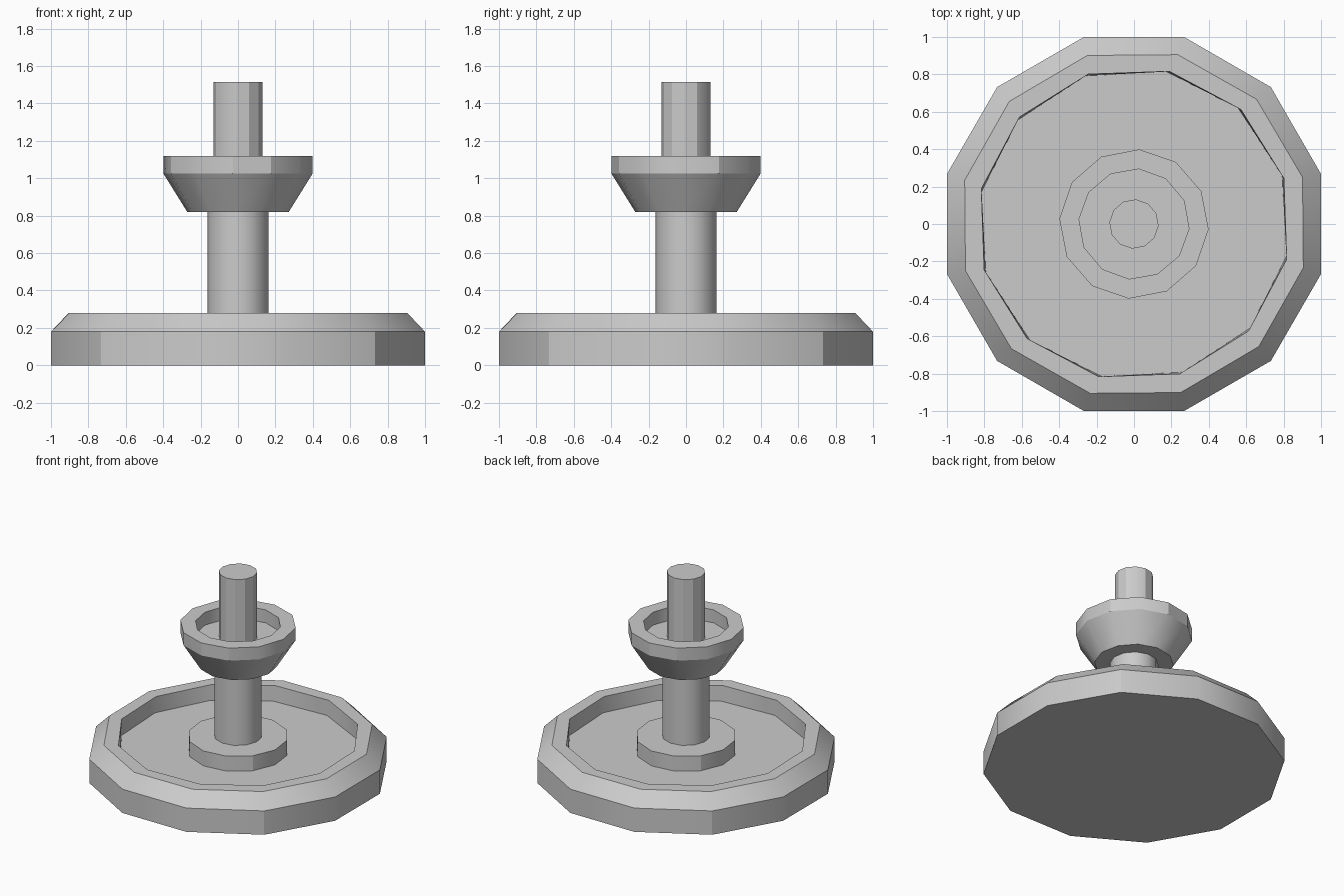
import bpy, bmesh, math

if "Cube" in bpy.data.objects:
    bpy.data.objects.remove(bpy.data.objects["Cube"])

SIDES = 12


def lathe(name, profile, cap_start=False, cap_end=False):
    """Stack 12-sided rings given as (radius, height, turn in degrees)."""
    bm = bmesh.new()
    rings = []
    for r, z, turn in profile:
        ring = []
        for i in range(SIDES):
            a = math.radians(15 + turn + i * 360 / SIDES)
            ring.append(bm.verts.new((r * math.cos(a), r * math.sin(a), z)))
        rings.append(ring)
    for low, high in zip(rings, rings[1:]):
        for i in range(SIDES):
            j = (i + 1) % SIDES
            bm.faces.new((low[i], low[j], high[j], high[i]))
    if cap_start:
        bm.faces.new(rings[0][::-1])
    if cap_end:
        bm.faces.new(rings[-1])
    mesh = bpy.data.meshes.new(name)
    bm.to_mesh(mesh)
    bm.free()
    obj = bpy.data.objects.new(name, mesh)
    bpy.context.collection.objects.link(obj)
    bpy.ops.object.select_all(action='DESELECT')
    obj.select_set(True)
    bpy.context.view_layer.objects.active = obj
    bpy.ops.object.shade_smooth_by_angle(angle=math.radians(30))
    return obj


# Rings where neighbouring parts join
foot = (0.346, 0.163, 7)
plinth_top = (0.165, 0.276, 10)
bowl_base = (0.165, 0.82, 10)
bowl_floor = (0.132, 1.022, 11)

# Wide basin with chamfered rim and sunken floor
lathe("basin", [(1.035, 0, 0), (1.035, 0.18, 0), (0.935, 0.28, 0.5),
                (0.838, 0.28, 2), (0.833, 0.163, 3), foot], cap_start=True)
# Low plinth in the middle of the basin
lathe("plinth", [foot, (0.346, 0.276, 7), plinth_top])
# Lower column
lathe("column", [plinth_top, bowl_base])
# Upper bowl with flared underside
lathe("bowl", [bowl_base, (0.272, 0.82, 11), (0.40, 1.025, 11), (0.40, 1.12, 11),
               (0.295, 1.12, 10), (0.295, 1.022, 10), bowl_floor])
# Spout post
lathe("spout", [bowl_floor, (0.132, 1.515, 11)], cap_end=True)
